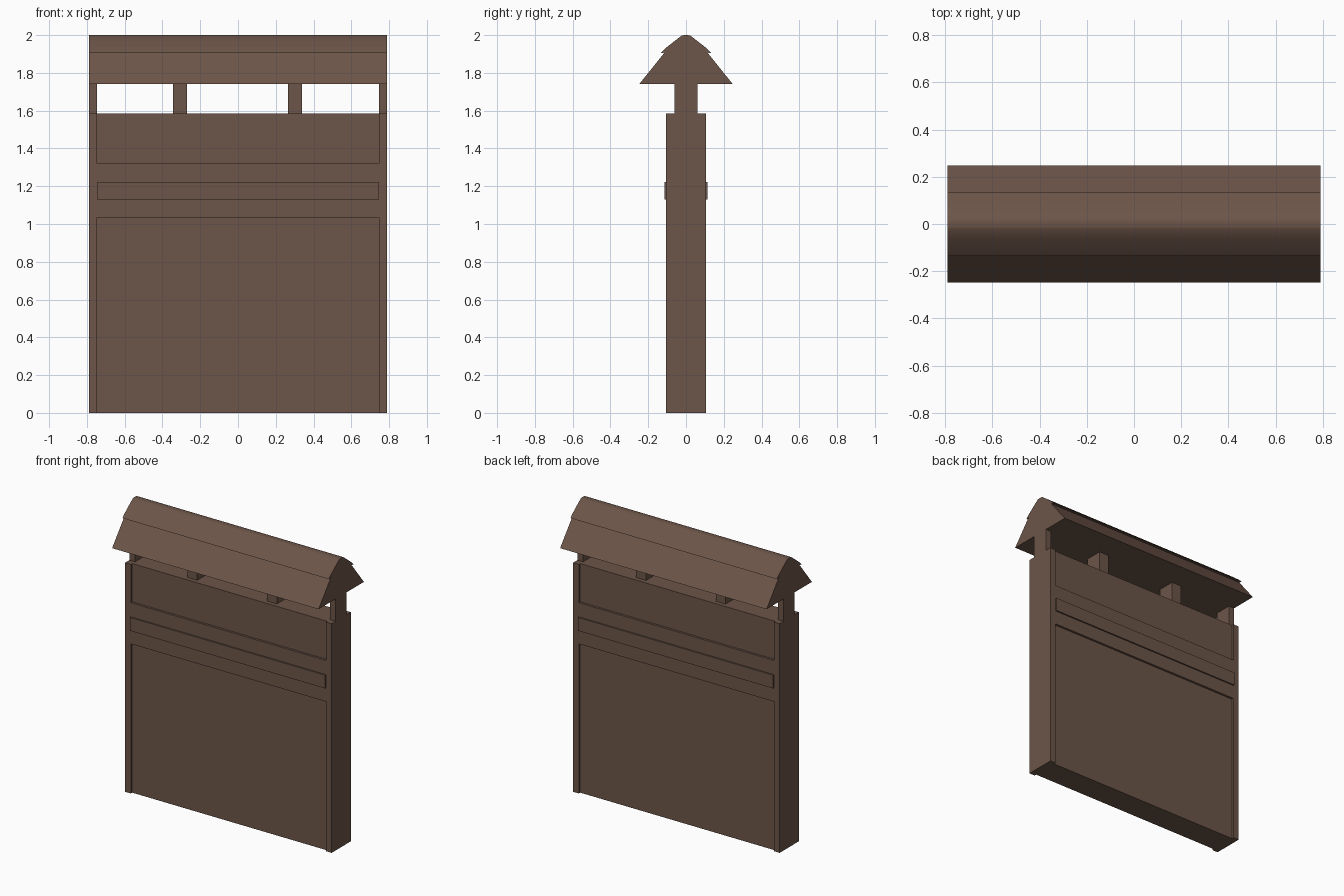
import bpy, bmesh

if "Cube" in bpy.data.objects:
    bpy.data.objects.remove(bpy.data.objects["Cube"])

wood = bpy.data.materials.new("dark_wood")
wood.diffuse_color = (0.15, 0.09, 0.065, 1)
wood.use_nodes = True
wood.node_tree.nodes["Principled BSDF"].inputs["Base Color"].default_value = wood.diffuse_color
W = 0.79    # half width
IN = 0.747  # half width inside the end frames


def finish(name, bm):
    bmesh.ops.recalc_face_normals(bm, faces=bm.faces)
    me = bpy.data.meshes.new(name)
    bm.to_mesh(me)
    bm.free()
    ob = bpy.data.objects.new(name, me)
    bpy.context.collection.objects.link(ob)
    me.materials.append(wood)
    return ob


def extrude(name, pts, axis, a, b):
    """Extrude a closed profile along x (pts = y,z) or y (pts = x,z)."""
    bm = bmesh.new()
    place = (lambda p, t: (t, p[0], p[1])) if axis == "x" else (lambda p, t: (p[0], t, p[1]))
    face = bm.faces.new([bm.verts.new(place(p, a)) for p in pts])
    ext = bmesh.ops.extrude_face_region(bm, geom=[face])
    verts = [v for v in ext["geom"] if isinstance(v, bmesh.types.BMVert)]
    bmesh.ops.translate(bm, verts=verts, vec=(b - a, 0, 0) if axis == "x" else (0, b - a, 0))
    return finish(name, bm)


def box(name, x0, x1, hy, z0, z1):
    return extrude(name, [(-hy, z0), (hy, z0), (hy, z1), (-hy, z1)], "x", x0, x1)


def mirrored(half):
    return half + [(-y, z) for y, z in reversed(half)]


# H-shaped frame with a recessed panel core and a raised rail strip
h_half = [(IN, 1.32), (IN, 1.585), (W, 1.585), (W, 0), (IN, 0), (IN, 1.035)]
extrude("wall_frame", mirrored(h_half), "y", -0.105, 0.105)
box("recessed_panel_lower", -IN, IN, 0.09, 0, 1.035)
box("recessed_panel_upper", -IN, IN, 0.09, 1.32, 1.585)
for s, side in ((-1, "front"), (1, "back")):
    extrude("rail_strip_" + side, [(-IN, 1.13), (IN, 1.13), (IN, 1.222), (-IN, 1.222)],
            "y", s * 0.105, s * 0.115)

# Short posts carrying the roof
for i, (x0, x1) in enumerate([(-W, -IN), (-0.345, -0.27), (0.265, 0.34), (IN, W)]):
    box(f"roof_post_{i + 1}", x0, x1, 0.06, 1.585, 1.74)

# Gabled roof and its rounded ridge cap
extrude("roof", mirrored([(0.248, 1.74), (0.11, 1.912)]), "x", -W, W)
cap = extrude("ridge_cap", mirrored([(0.108, 1.908), (0.135, 1.905), (0.112, 1.928), (0.065, 1.965),
                                     (0.022, 1.998), (0.01, 2.0)]), "x", -W, W)
bpy.context.view_layer.objects.active = cap
cap.select_set(True)
bpy.ops.object.shade_smooth_by_angle(angle=0.7)
